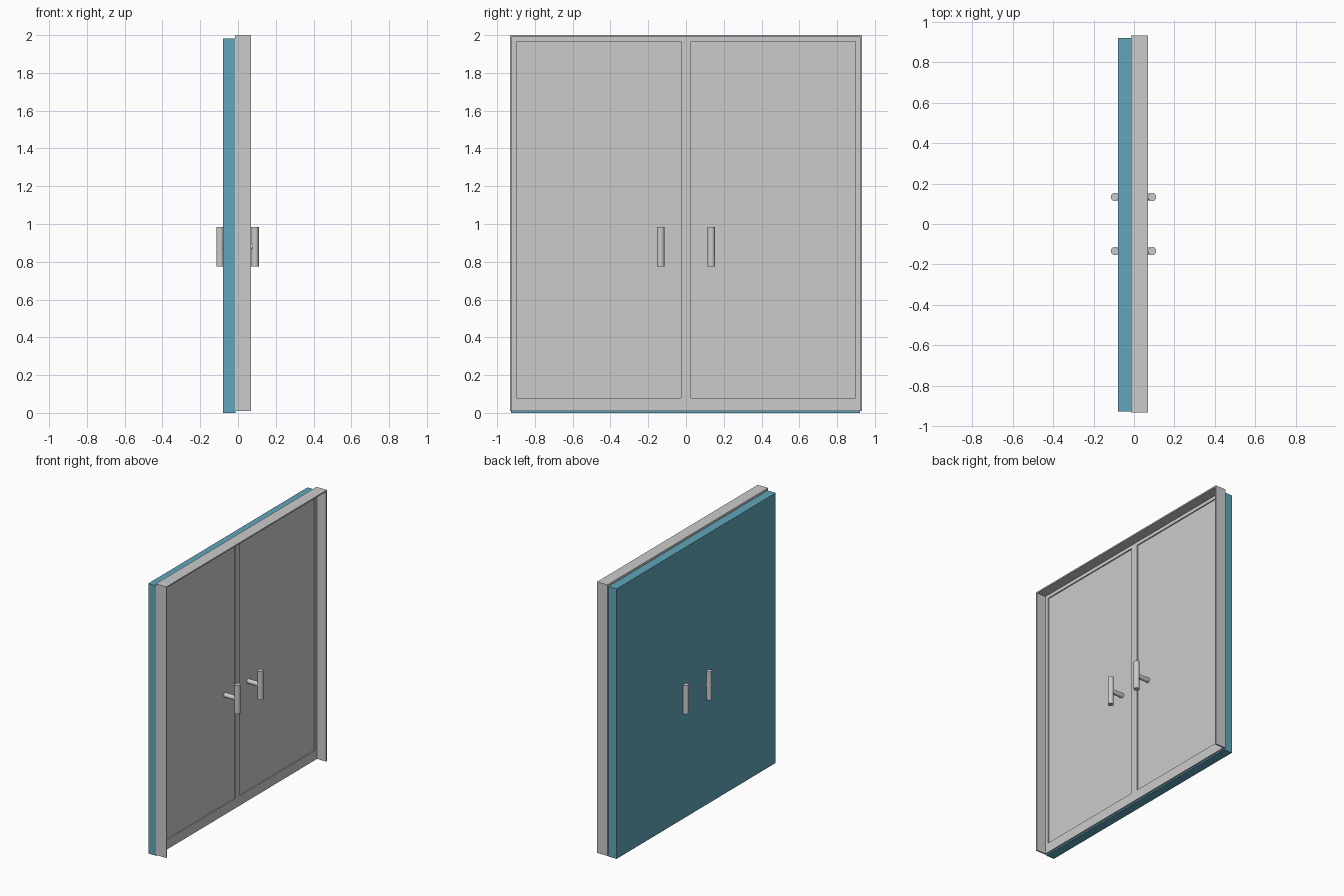
import bpy, math

if "Cube" in bpy.data.objects:
    bpy.data.objects.remove(bpy.data.objects["Cube"])

def box(name, x, y, z, mat=None):
    """Box from (min, max) ranges on each axis."""
    bpy.ops.mesh.primitive_cube_add(size=1)
    o = bpy.context.object
    o.name = name
    o.location = [(a + b) / 2 for a, b in (x, y, z)]
    o.scale = [b - a for a, b in (x, y, z)]
    bpy.ops.object.transform_apply(location=True, rotation=False, scale=True)
    if mat:
        o.data.materials.append(mat)
    return o

def rod(name, radius, length, loc, rot=(0, 0, 0)):
    bpy.ops.mesh.primitive_cylinder_add(vertices=32, radius=radius, depth=length,
                                        location=loc, rotation=rot)
    o = bpy.context.object
    o.name = name
    bpy.ops.object.shade_smooth_by_angle(angle=math.radians(40))
    return o

# Coloured slab on the outer side
teal = bpy.data.materials.new("teal")
teal.diffuse_color = (0.12, 0.38, 0.50, 1)
teal.use_nodes = True
teal.node_tree.nodes["Principled BSDF"].inputs["Base Color"].default_value = teal.diffuse_color
box("outer_slab", (-0.08, -0.014), (-0.927, 0.92), (0.0, 1.983), teal)

# Thin surround: two jambs and a head, open at the bottom
W, T, BOT, TOP = 0.932, 0.01, 0.009, 2.0
FX = (-0.015, 0.07)
for s, side in ((-1, "left"), (1, "right")):
    box(side + "_jamb", FX, sorted((s * W, s * (W - T))), (BOT, TOP))
box("head", FX, (-W + T, W - T), (TOP - T, TOP))

# Door leaves: rails and stiles around two shallow recessed panels
RX = (-0.013, -0.003)
inner, stile, mid, z0, z1 = W - T, 0.025, 0.027, 0.08, 1.965
box("bottom_rail", RX, (-inner, inner), (BOT, z0))
box("top_rail", RX, (-inner, inner), (z1, TOP - T))
box("centre_stile", RX, (-mid, mid), (z0, z1))
for s, side in ((-1, "left"), (1, "right")):
    box(side + "_stile", RX, sorted((s * inner, s * (inner - stile))), (z0, z1))
    box(side + "_panel", (-0.014, -0.011), sorted((s * mid, s * (inner - stile))), (z0, z1))

    # Pull bars on both faces, joined by a stem through the door
    y = s * 0.134
    for x, face in ((0.09, "inner"), (-0.095, "outer")):
        rod(f"{side}_{face}_handle", 0.02, 0.21, (x, y, 0.88))
    rod(side + "_handle_stem", 0.017, 0.185, (-0.0025, y, 0.88), (0, math.pi / 2, 0))
